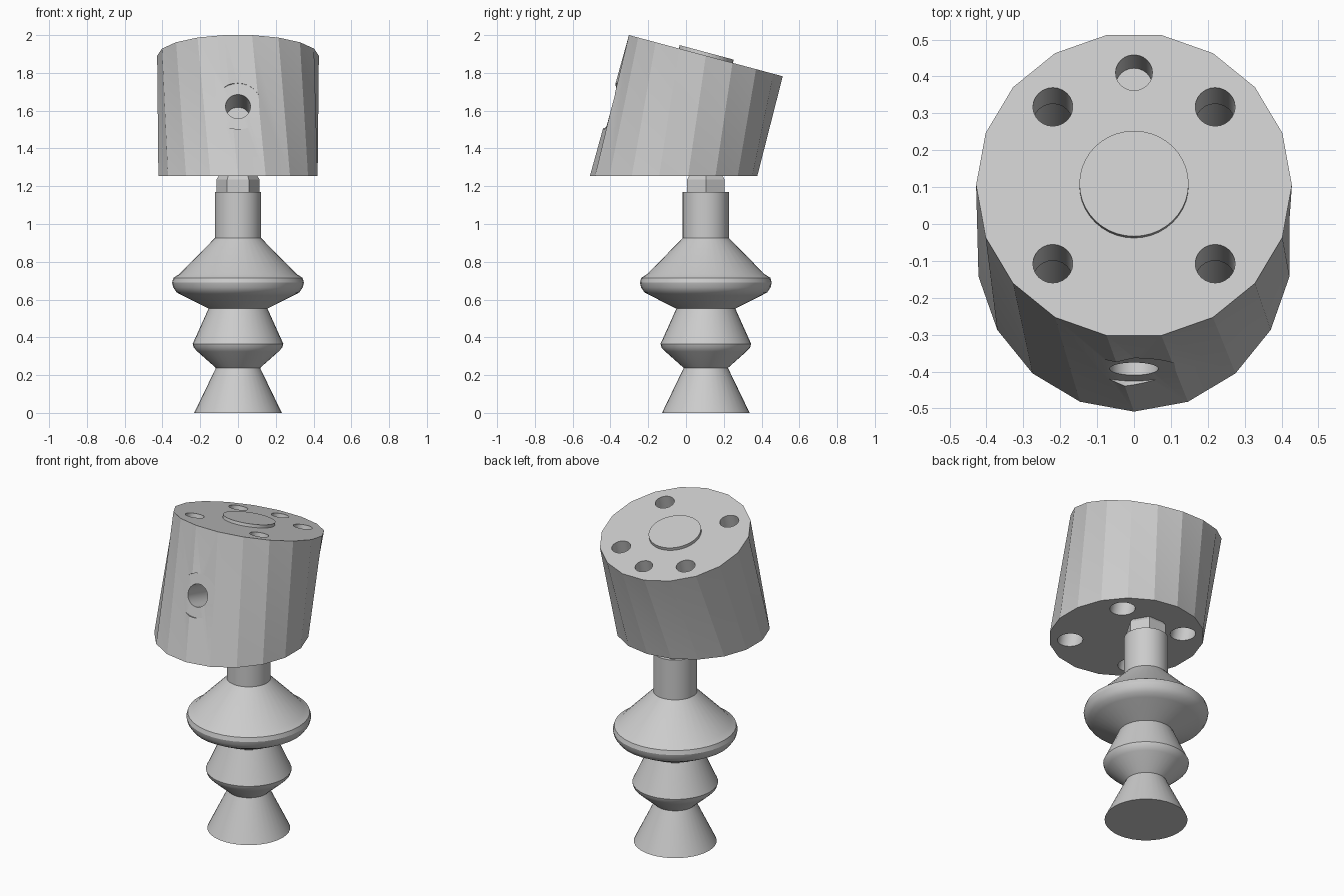
import bpy, bmesh
from math import sin, cos, pi, radians
from mathutils import Matrix

cube = bpy.data.objects.get("Cube")
if cube:
    bpy.data.objects.remove(cube)

grey = bpy.data.materials.new("light_grey")
grey.use_nodes = True
grey.diffuse_color = (0.6, 0.6, 0.6, 1)
grey.node_tree.nodes["Principled BSDF"].inputs["Base Color"].default_value = (0.6, 0.6, 0.6, 1)


def loft(name, rings, matrix=Matrix(), triangles=False):
    """Skin equal-sized rings of points and cap both ends."""
    bm = bmesh.new()
    loops = [[bm.verts.new(p) for p in ring] for ring in rings]
    n = len(loops[0])
    for a, b in zip(loops, loops[1:]):
        for i in range(n):
            j = (i + 1) % n
            if triangles:
                bm.faces.new((a[i], a[j], b[i]))
                bm.faces.new((a[j], b[j], b[i]))
            else:
                bm.faces.new((a[i], a[j], b[j], b[i]))
    bm.faces.new(loops[0][::-1])
    bm.faces.new(loops[-1])
    bmesh.ops.recalc_face_normals(bm, faces=bm.faces[:])
    mesh = bpy.data.meshes.new(name)
    bm.to_mesh(mesh)
    bm.free()
    mesh.transform(matrix)
    mesh.materials.append(grey)
    obj = bpy.data.objects.new(name, mesh)
    bpy.context.collection.objects.link(obj)
    return obj


def ring(r, z, n, turn=0.0):
    return [(r * cos(2 * pi * i / n + turn), r * sin(2 * pi * i / n + turn), z) for i in range(n)]


def revolve(name, profile, matrix=Matrix(), n=36):
    """Solid of revolution from (radius, height) pairs."""
    return loft(name, [ring(r, z, n) for r, z in profile], matrix)


def activate(obj):
    bpy.ops.object.select_all(action='DESELECT')
    obj.select_set(True)
    bpy.context.view_layer.objects.active = obj


# Tilted frame at the centre of the housing's top face
STEM_Y, TOP_Z, BASE_Z, R, TILT = 0.105, 1.891, 1.255, 0.428, radians(15)
stem = Matrix.Translation((0, STEM_Y, 0))
tilted = Matrix.Translation((0, STEM_Y, TOP_Z)) @ Matrix.Rotation(-TILT, 4, 'X')

# Housing: tilted drum whose foot is cut level
top = [tuple(tilted @ Matrix.Translation(p).translation) for p in ring(R, 0, 18)]
base_y = STEM_Y - (TOP_Z - BASE_Z) * sin(TILT) / cos(TILT)
foot = [(x, base_y + y / cos(TILT), BASE_Z) for x, y, z in ring(R, 0, 18, radians(10))]
housing = loft("housing", [foot, top], triangles=True)

# Counterbored screw holes, blind pin hole and spot-faced front port
cutters = []
for x in (-0.22, 0.22):
    for y in (-0.22, 0.22):
        cutters.append(revolve("screw_hole_cutter",
                               [(0.07, -1), (0.07, -0.17), (0.054, -0.17), (0.054, 0.1)],
                               tilted @ Matrix.Translation((x, y, 0)), 24))
cutters.append(revolve("pin_hole_cutter", [(0.05, -0.14), (0.05, 0.1)],
                       tilted @ Matrix.Translation((0, 0.316, 0)), 24))
cutters.append(revolve("port_cutter", [(0.066, 0.15), (0.066, 0.411), (0.127, 0.411), (0.127, 0.6)],
                       tilted @ Matrix.Translation((0, 0, -0.389)) @ Matrix.Rotation(pi / 2, 4, 'X'), 32))
for cutter in cutters:
    cutter.hide_render = True
    mod = housing.modifiers.new("cut", 'BOOLEAN')
    mod.operation, mod.solver, mod.object = 'DIFFERENCE', 'EXACT', cutter
    activate(housing)
    bpy.ops.object.modifier_apply(modifier=mod.name)
    bpy.data.objects.remove(cutter)

# Round cap on the top face
cap = revolve("top_cap", [(0.148, -0.01), (0.148, 0.018)], tilted, 40)

# Bellows suction cup
bellows = revolve("bellows_cup", [
    (0.232, 0), (0.117, 0.238),
    (0.215, 0.325), (0.234, 0.345), (0.24, 0.366), (0.228, 0.392),
    (0.156, 0.552),
    (0.295, 0.622), (0.325, 0.638), (0.343, 0.664), (0.349, 0.69),
    (0.342, 0.715), (0.31, 0.735),
    (0.123, 0.925)], stem)

# Collar and hexagonal fitting under the housing
collar = revolve("collar", [(0.123, 0.92), (0.123, 1.17)], stem)
fitting = revolve("hex_fitting", [(0.115, 1.165), (0.115, 1.235), (0.1, 1.258)], stem, 6)

for obj in (housing, cap, bellows, collar, fitting):
    activate(obj)
    bpy.ops.object.shade_smooth_by_angle(angle=radians(28))
